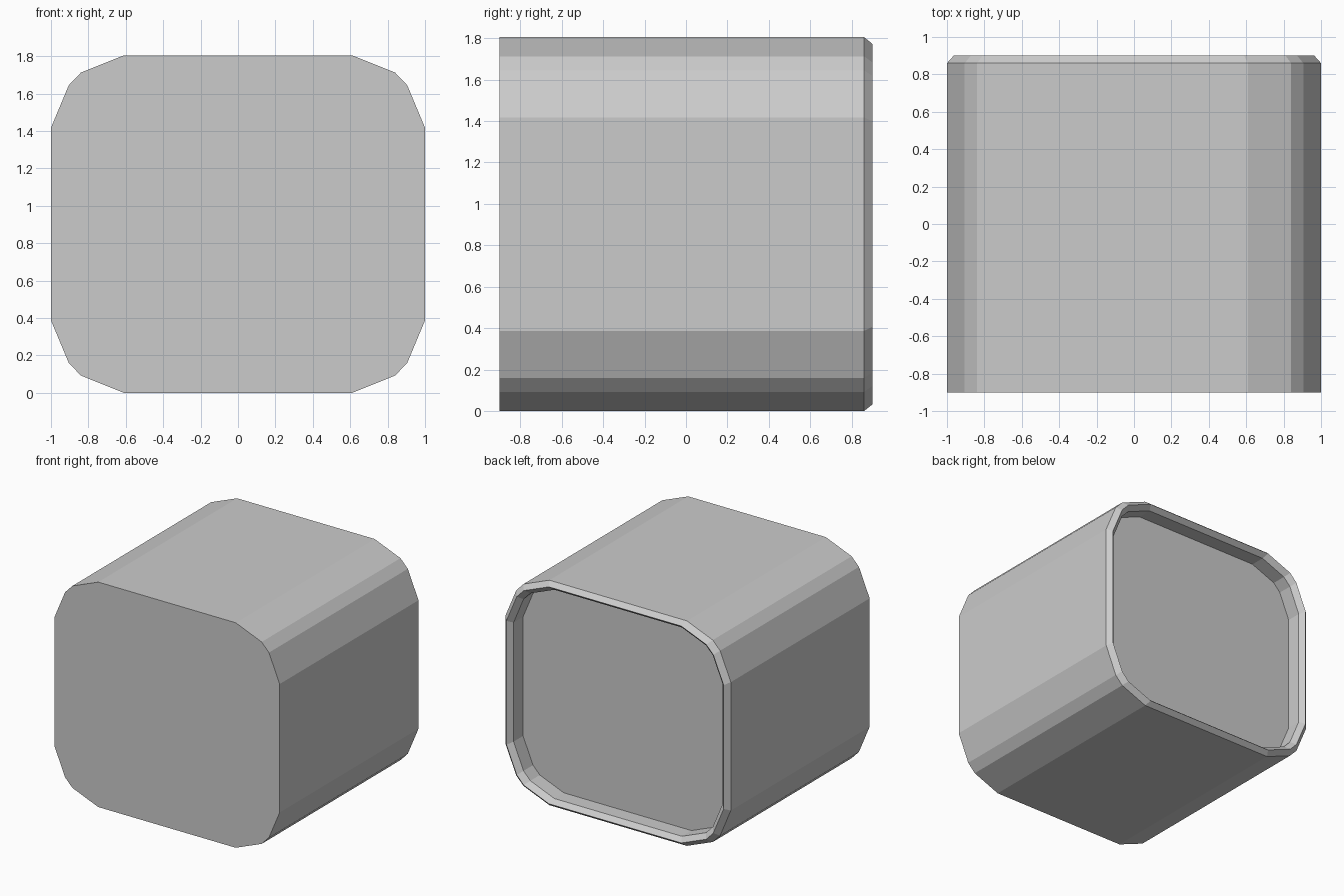
import bpy, bmesh

if "Cube" in bpy.data.objects:
    bpy.data.objects.remove(bpy.data.objects["Cube"])

MID = 0.9025  # half height

# Quarter of the rounded cross-section, mirrored into all four corners
quarter = [(1.0, 0.515), (0.905, 0.742), (0.84, 0.81), (0.61, MID)]
half = quarter + [(-x, z) for x, z in reversed(quarter)]
outline = half + [(-x, -z) for x, z in half]

# Stations along y: (y, scale) - front, shell end, rim ridge, inner bevel, recess floor
stations = [(-0.90, 1.0), (0.86, 1.0), (0.90, 0.964), (0.86, 0.928), (0.74, 0.928)]

bm = bmesh.new()
rings = [[bm.verts.new((x * s, y, MID + z * s)) for x, z in outline]
         for y, s in stations]

# Side walls between neighbouring rings
n = len(outline)
for a, b in zip(rings, rings[1:]):
    for i in range(n):
        j = (i + 1) % n
        bm.faces.new((a[i], a[j], b[j], b[i]))

# Front cap and recessed back panel
bm.faces.new(rings[0])
bm.faces.new(rings[-1])
bmesh.ops.recalc_face_normals(bm, faces=bm.faces)

mesh = bpy.data.meshes.new("rounded_housing")
bm.to_mesh(mesh)
bm.free()
housing = bpy.data.objects.new("rounded_housing", mesh)
bpy.context.collection.objects.link(housing)
